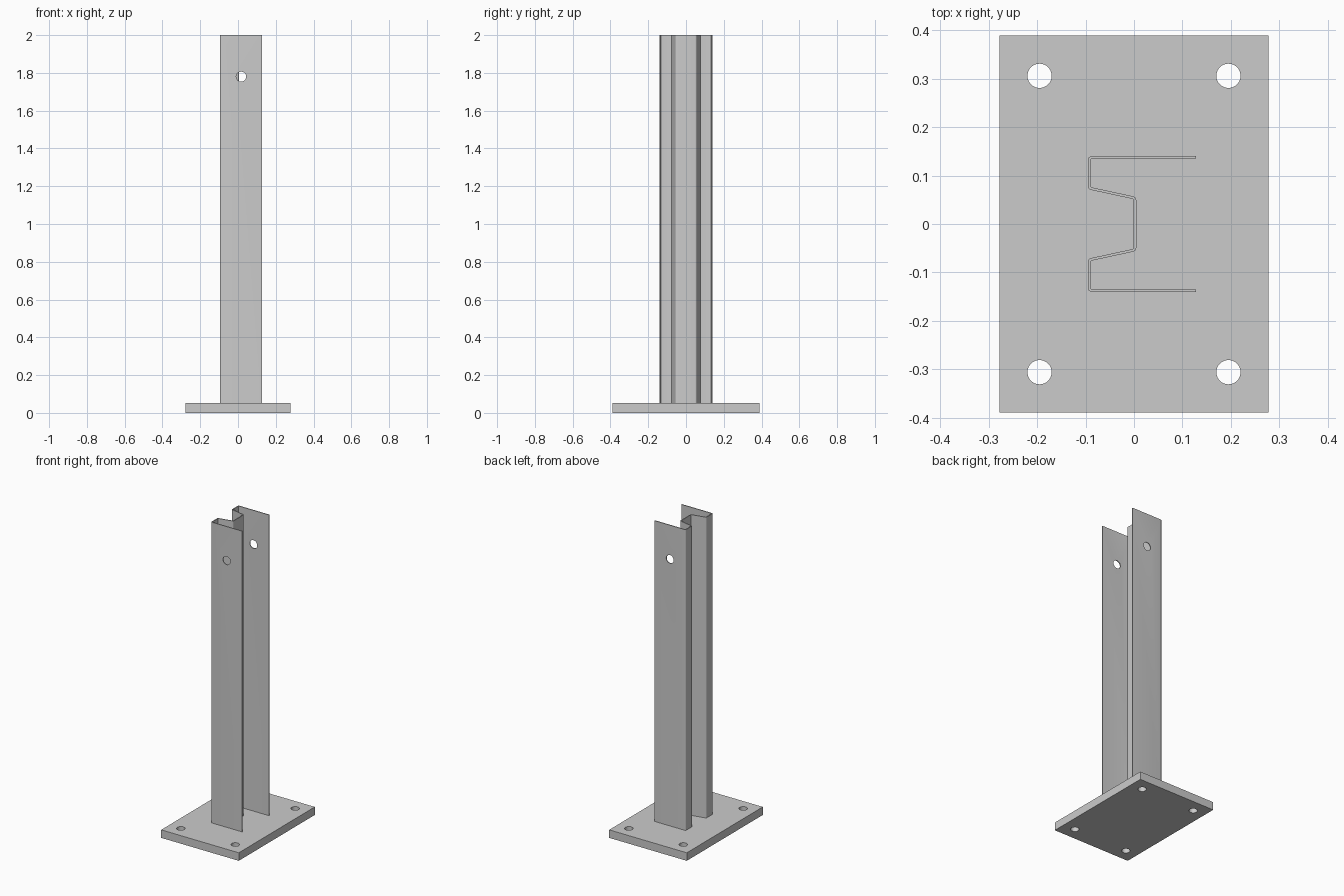
import bpy, bmesh, math
from mathutils import Vector, Matrix

if "Cube" in bpy.data.objects:
    bpy.data.objects.remove(bpy.data.objects["Cube"])

PLATE_T = 0.052
HEIGHT = 2.0
THICK = 0.0055


def prism(name, outline, z0, z1):
    """Extrude a closed counter-clockwise XY outline from z0 to z1."""
    bm = bmesh.new()
    face = bm.faces.new([bm.verts.new((x, y, z0)) for x, y in outline])
    ext = bmesh.ops.extrude_face_region(bm, geom=[face])
    bmesh.ops.translate(bm, vec=(0, 0, z1 - z0),
                        verts=[v for v in ext["geom"] if isinstance(v, bmesh.types.BMVert)])
    bmesh.ops.recalc_face_normals(bm, faces=bm.faces)
    mesh = bpy.data.meshes.new(name)
    bm.to_mesh(mesh)
    bm.free()
    obj = bpy.data.objects.new(name, mesh)
    bpy.context.collection.objects.link(obj)
    return obj


def drill(obj, centres, radius, depth, axis):
    """Cut round holes through obj, then remove the cutter."""
    bm = bmesh.new()
    rot = Matrix.Rotation(math.pi / 2, 4, 'X') if axis == 'Y' else Matrix()
    for c in centres:
        bmesh.ops.create_cone(bm, cap_ends=True, segments=40, radius1=radius, radius2=radius,
                              depth=depth, matrix=Matrix.Translation(c) @ rot)
    mesh = bpy.data.meshes.new("hole_cutter")
    bm.to_mesh(mesh)
    bm.free()
    cutter = bpy.data.objects.new("hole_cutter", mesh)
    cutter.hide_render = True
    bpy.context.collection.objects.link(cutter)
    mod = obj.modifiers.new("holes", 'BOOLEAN')
    mod.operation, mod.solver, mod.object = 'DIFFERENCE', 'EXACT', cutter
    bpy.ops.object.select_all(action='DESELECT')
    bpy.context.view_layer.objects.active = obj
    obj.select_set(True)
    bpy.ops.object.modifier_apply(modifier=mod.name)
    bpy.data.objects.remove(cutter)
    bpy.ops.object.shade_smooth_by_angle(angle=math.radians(30))


def fillet(points, radius, steps=5):
    """Round the inner corners of an open path."""
    out = [points[0]]
    for a, b, c in zip(points, points[1:], points[2:]):
        u, v = (a - b).normalized(), (c - b).normalized()
        half = u.angle(v) / 2
        centre = b + (u + v).normalized() * radius / math.sin(half)
        start = b + u * radius / math.tan(half) - centre
        end = b + v * radius / math.tan(half) - centre
        turn = math.atan2(start.x * end.y - start.y * end.x, start.dot(end))
        for i in range(steps + 1):
            out.append(centre + Matrix.Rotation(turn * i / steps, 2) @ start)
    return out + [points[-1]]


def thicken(path, t):
    """Closed outline lying t/2 either side of an open path."""
    left, right = [], []
    for i, p in enumerate(path):
        d1 = (p - path[max(i - 1, 0)]).normalized()
        d2 = (path[min(i + 1, len(path) - 1)] - p).normalized()
        d = (d1 + d2).normalized()
        n = Vector((-d.y, d.x)) * (t / 2) / max(d.dot(d1), d.dot(d2))
        left.append(p + n)
        right.append(p - n)
    return right + left[::-1]


# Base plate with four bolt holes
plate = prism("base_plate", [(-.278, -.389), (.278, -.389), (.278, .389), (-.278, .389)], 0, PLATE_T)
drill(plate, [(sx * .195, sy * .306, PLATE_T / 2) for sx in (-1, 1) for sy in (-1, 1)],
      .025, .2, 'Z')

# Folded sheet post, half the section mirrored about y = 0
half = [Vector(p) for p in ((.128, .1375), (-.0925, .1375), (-.0925, .074), (.002, .0535))]
section = half + [Vector((p.x, -p.y)) for p in reversed(half)]
post = prism("folded_post", thicken(fillet(section, .006), THICK), PLATE_T, HEIGHT)

# Pin hole through each side flange
drill(post, [(.017, s * .1375, 1.78) for s in (-1, 1)], .0265, .04, 'Y')
